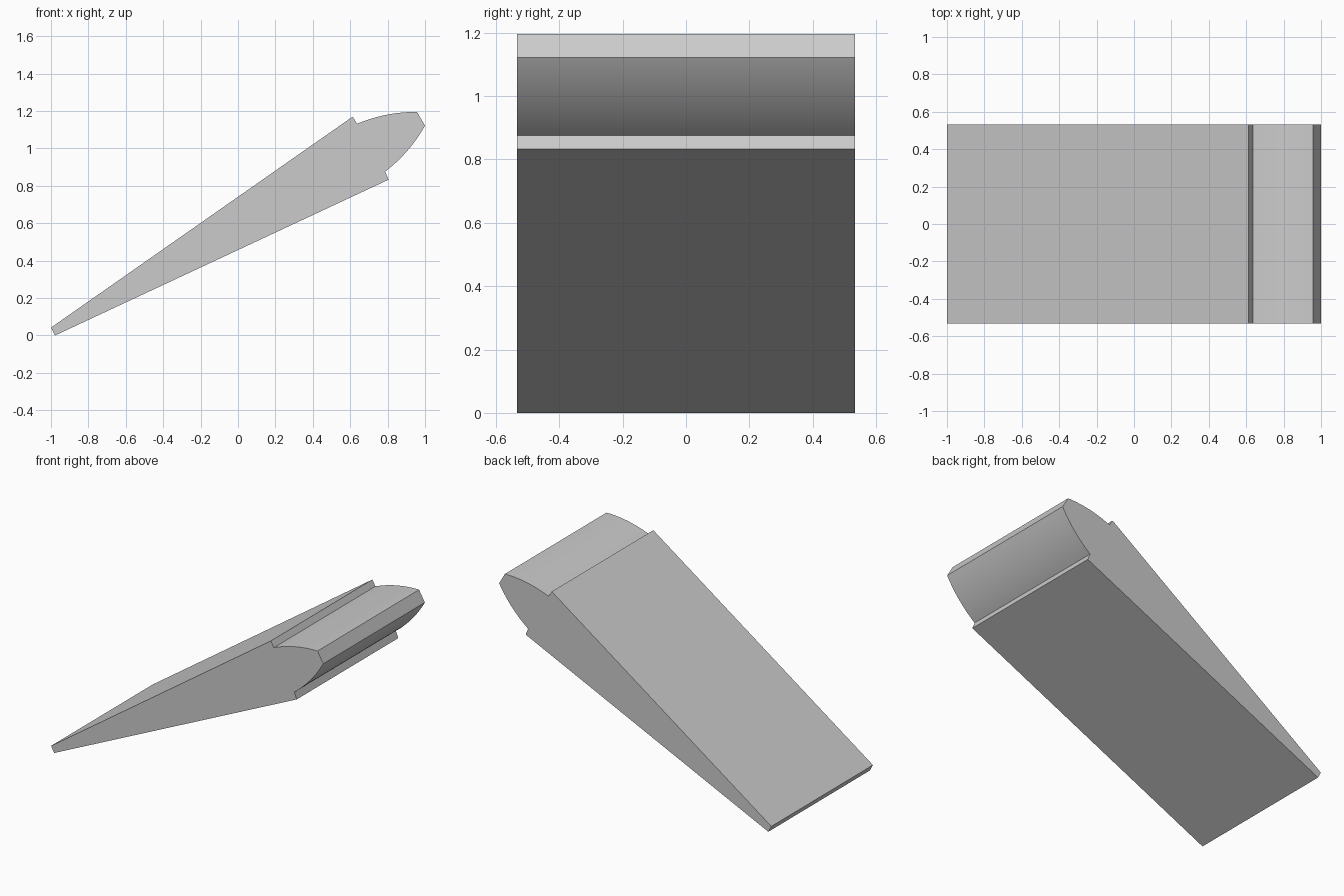
import bpy
import bmesh
import math
from mathutils import Vector

if "Cube" in bpy.data.objects:
    bpy.data.objects.remove(bpy.data.objects["Cube"])

HALF_WIDTH = 0.533


def arc(a, b, sagitta, steps=16):
    """Points from a to b, bulging to the right of the direction of travel."""
    a, b = Vector(a), Vector(b)
    chord = b - a
    length = chord.length
    along = chord.normalized()
    out = Vector((along.y, -along.x))
    radius = (length ** 2 / 4 + sagitta ** 2) / (2 * sagitta)
    half = math.asin(length / 2 / radius)
    centre = (a + b) / 2 - out * (radius - sagitta)
    angles = [half * (2 * i / steps - 1) for i in range(steps + 1)]
    return [centre + radius * (along * math.sin(t) + out * math.cos(t)) for t in angles]


# Side profile (x, z): tapered wedge body, stepped in to a curved, blunt nose
profile = [(-1.0, 0.042), (-0.978, 0.0), (0.805, 0.833)]
profile += arc((0.787, 0.876), (1.0, 1.122), 0.0165)
profile += arc((0.957, 1.195), (0.637, 1.132), 0.0165)
profile += [(0.613, 1.17)]

# Extrude the profile across the full width
bm = bmesh.new()
face = bm.faces.new([bm.verts.new((x, -HALF_WIDTH, z)) for x, z in profile])
result = bmesh.ops.extrude_face_region(bm, geom=[face])
verts = [g for g in result["geom"] if isinstance(g, bmesh.types.BMVert)]
bmesh.ops.translate(bm, verts=verts, vec=(0, 2 * HALF_WIDTH, 0))
bmesh.ops.recalc_face_normals(bm, faces=bm.faces)
mesh = bpy.data.meshes.new("wedge_body")
bm.to_mesh(mesh)
bm.free()

wedge = bpy.data.objects.new("wedge_body", mesh)
bpy.context.collection.objects.link(wedge)
bpy.context.view_layer.objects.active = wedge
wedge.select_set(True)
# Smooth curved nose faces, crisp corners elsewhere
bpy.ops.object.shade_smooth_by_angle(angle=math.radians(20))
